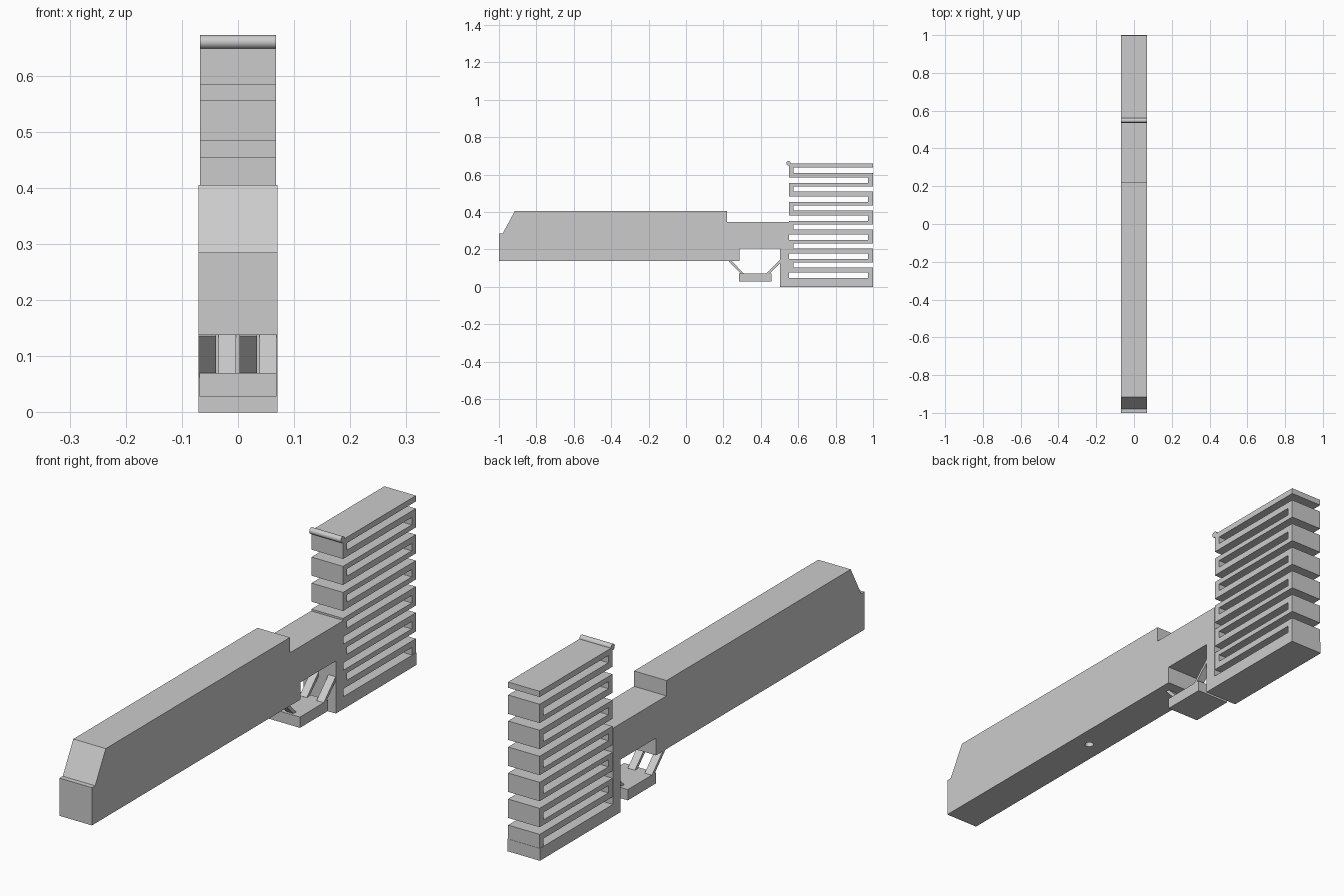
import bpy, bmesh, math
from mathutils import Vector

cube = bpy.data.objects.get("Cube")
if cube:
    bpy.data.objects.remove(cube, do_unlink=True)

grey = bpy.data.materials.new("light grey")
grey.use_nodes = True
colour = (0.6, 0.6, 0.6, 1)
grey.diffuse_color = colour
grey.node_tree.nodes["Principled BSDF"].inputs["Base Color"].default_value = colour


def extrude_profile(name, profile, x0, x1):
    """Extrude a (y, z) outline from x0 to x1."""
    bm = bmesh.new()
    face = bm.faces.new([bm.verts.new((x0, y, z)) for y, z in profile])
    side = bmesh.ops.extrude_face_region(bm, geom=[face])["geom"]
    moved = [v for v in side if isinstance(v, bmesh.types.BMVert)]
    bmesh.ops.translate(bm, verts=moved, vec=(x1 - x0, 0, 0))
    bmesh.ops.recalc_face_normals(bm, faces=bm.faces)
    mesh = bpy.data.meshes.new(name)
    bm.to_mesh(mesh)
    bm.free()
    mesh.materials.append(grey)
    obj = bpy.data.objects.new(name, mesh)
    bpy.context.collection.objects.link(obj)
    return obj


def strut(name, start, end, thickness, x0, x1):
    """Flat slanted bar between two (y, z) points."""
    a, b = Vector(start), Vector(end)
    d = (b - a).normalized()
    n = Vector((-d.y, d.x)) * thickness / 2
    return extrude_profile(name, [a + n, b + n, b - n, a - n], x0, x1)


# Long body with sloped nose, rear pillar and base slab
body = extrude_profile("body", [
    (-1, 0.138), (0.285, 0.138), (0.285, 0.205), (0.503, 0.205), (0.503, 0),
    (1, 0), (1, 0.048), (0.55, 0.048), (0.55, 0.345), (0.22, 0.345),
    (0.22, 0.405), (-0.915, 0.405), (-0.98, 0.285), (-1, 0.285)], -0.07, 0.07)

# Round blind hole in the underside
bpy.ops.mesh.primitive_cylinder_add(vertices=16, radius=0.016, depth=0.2,
                                    location=(0, -0.26, 0.138))
cutter = bpy.context.object
cutter.name = "hole_cutter"
cutter.hide_render = True
cut = body.modifiers.new("hole", "BOOLEAN")
cut.operation = "DIFFERENCE"
cut.solver = "EXACT"
cut.object = cutter
bpy.context.view_layer.objects.active = body
bpy.ops.object.modifier_apply(modifier=cut.name)
bpy.data.objects.remove(cutter, do_unlink=True)

# Zigzag spring stack: slots open alternately to the front and the back
FRONT, BACK, WALL, PITCH = 0.55, 0.999, 0.025, 0.1015
front_side, back_side = [(FRONT, 0.02)], [(BACK, 0.02)]
for i in range(6):
    z = i * PITCH
    low, high = z + 0.048, z + 0.077
    front_side += [(FRONT, low), (BACK - WALL, low), (BACK - WALL, high), (FRONT, high)]
    low, high = z + 0.102, z + 0.13
    back_side += [(BACK, low), (FRONT + WALL, low), (FRONT + WALL, high), (BACK, high)]
front_side.append((FRONT, 0.66))
back_side.append((BACK, 0.66))
extrude_profile("zigzag_spring", front_side + back_side[::-1], -0.068, 0.068)

# Round lip on the top front edge
bpy.ops.mesh.primitive_cylinder_add(vertices=24, radius=0.012, depth=0.136,
                                    location=(0, 0.548, 0.66),
                                    rotation=(0, math.pi / 2, 0))
lip = bpy.context.object
lip.name = "top_lip"
lip.data.materials.append(grey)
bpy.ops.object.shade_smooth_by_angle()

# Button plate hung below on staggered slanted struts
extrude_profile("button_plate", [(0.283, 0.028), (0.457, 0.028),
                                 (0.457, 0.07), (0.283, 0.07)], -0.069, 0.069)
for i in range(2):
    x = i * 0.073
    strut(f"front_strut_{i + 1}", (0.233, 0.14), (0.306, 0.066), 0.012, x - 0.07, x - 0.039)
    strut(f"rear_strut_{i + 1}", (0.508, 0.14), (0.434, 0.066), 0.012, x - 0.035, x - 0.004)
